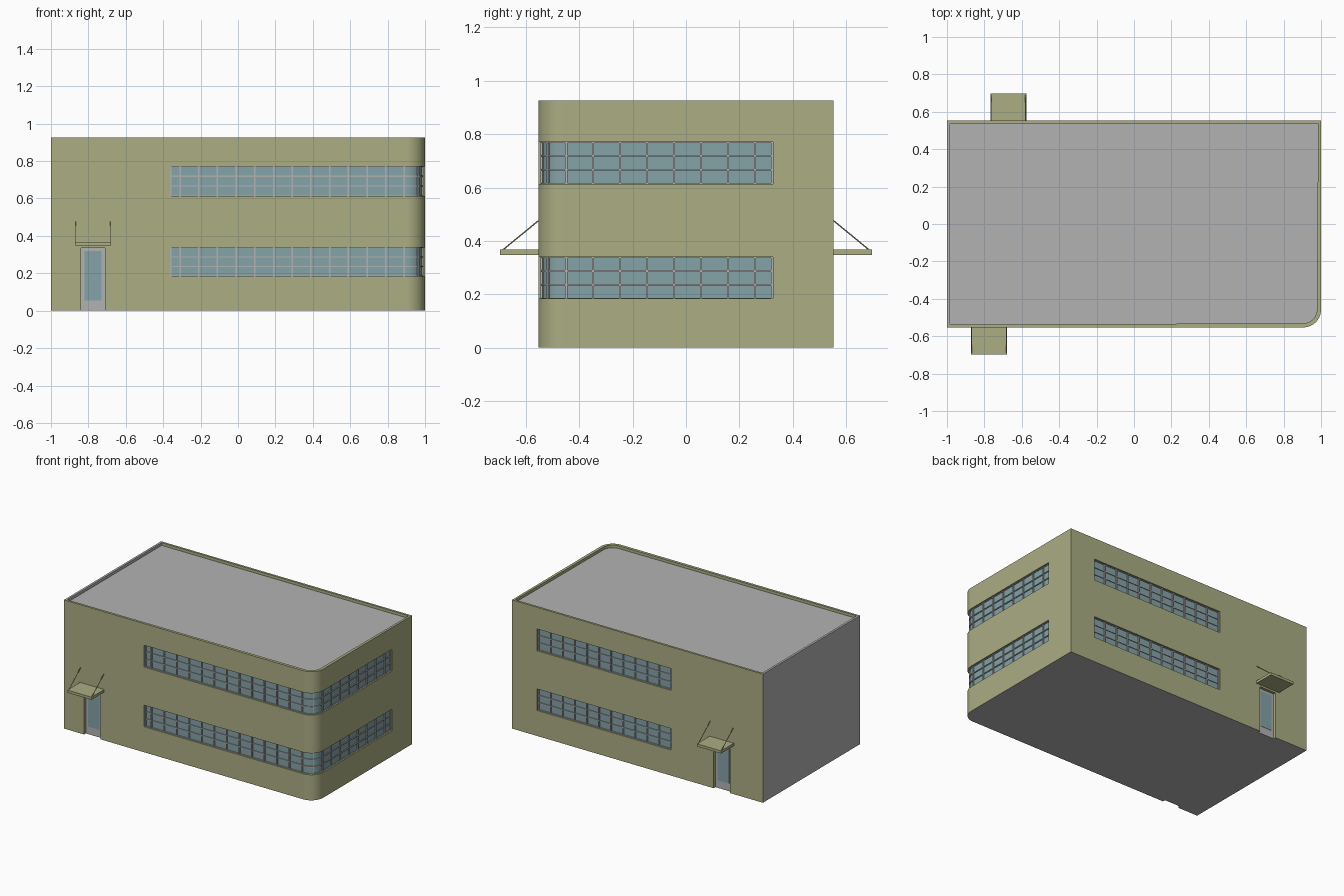
import bpy, bmesh, math
from mathutils import Vector

if "Cube" in bpy.data.objects:
    bpy.data.objects.remove(bpy.data.objects["Cube"])

# Main sizes
W, D, H = 1.0, 0.553, 0.927      # half width, half depth, height
R = 0.095                        # rounded corner radius
RECESS, DOOR_RECESS = 0.016, 0.02
STOREYS = [(0.184, 0.339), (0.614, 0.771)]
FRONT_START, SIDE_END = -0.363, 0.327
BACK_START, BACK_END = 0.80, -0.267
DOOR_TOP, DOOR_HALF = 0.335, 0.065
DOORS = [("front", -0.775, -1), ("back", -0.672, 1)]


def material(name, rgb):
    m = bpy.data.materials.new(name)
    m.use_nodes = True
    m.diffuse_color = (*rgb, 1)
    m.node_tree.nodes["Principled BSDF"].inputs["Base Color"].default_value = (*rgb, 1)
    return m


MATS = [material("olive_render", (0.407, 0.418, 0.227)),
        material("light_grey", (0.45, 0.45, 0.45)),
        material("window_glass", (0.235, 0.366, 0.386))]
OLIVE, GREY, GLASS = range(3)


def prism(bm, poly, z0, z1, mat=OLIVE, side_mat=None):
    """Upright prism; side_mat maps a side number to a material."""
    low = [bm.verts.new((x, y, z0)) for x, y in poly]
    high = [bm.verts.new((x, y, z1)) for x, y in poly]
    n = len(poly)
    faces = [bm.faces.new(low[::-1]), bm.faces.new(high)]
    faces += [bm.faces.new((low[i], low[(i + 1) % n], high[(i + 1) % n], high[i]))
              for i in range(n)]
    for i, f in enumerate(faces):
        f.material_index = side_mat(i - 2) if side_mat and i > 1 else mat


def box(bm, x0, x1, y0, y1, z0, z1, mat=OLIVE):
    prism(bm, [(x0, y0), (x1, y0), (x1, y1), (x0, y1)], z0, z1, mat)


def finish(bm, name):
    bmesh.ops.recalc_face_normals(bm, faces=bm.faces)
    mesh = bpy.data.meshes.new(name)
    bm.to_mesh(mesh)
    bm.free()
    for m in MATS:
        mesh.materials.append(m)
    ob = bpy.data.objects.new(name, mesh)
    bpy.context.collection.objects.link(ob)
    return ob


def activate(ob):
    bpy.ops.object.select_all(action='DESELECT')
    ob.select_set(True)
    bpy.context.view_layer.objects.active = ob


def corner(inset, steps=14):
    return [(W - R + (R - inset) * math.sin(a), -D + R - (R - inset) * math.cos(a))
            for a in (math.pi / 2 * i / steps for i in range(steps + 1))]


def wrap_line(inset):
    """Front window line, running round the corner onto the side."""
    return [(FRONT_START, inset - D)] + corner(inset) + [(W - inset, SIDE_END)]


def back_line(inset):
    return [(BACK_START, D - inset), (BACK_END, D - inset)]


def band(line, outer, inner):
    return line(outer) + line(inner)[::-1]


# Building shell with a sunken roof behind a parapet
bm = bmesh.new()
prism(bm, [(-W, -D)] + corner(0) + [(W, D), (-W, D)], 0, H)
bmesh.ops.recalc_face_normals(bm, faces=bm.faces)
roof = max(bm.faces, key=lambda f: f.calc_center_median().z)
bmesh.ops.inset_region(bm, faces=[roof], thickness=0.022)
bmesh.ops.inset_region(bm, faces=[roof], thickness=0, depth=0)
for v in roof.verts:
    v.co.z -= 0.02
bm.normal_update()
for f in bm.faces:
    c = f.calc_center_median()
    flat_grey = f is roof or f.normal.z < -0.9
    if flat_grey or c.x < -W + 0.03:
        f.material_index = GREY
shell = finish(bm, "building_shell")

# Recesses for windows and doors, the back of each cut coloured
bm = bmesh.new()
for z0, z1 in STOREYS:
    for line in (wrap_line, back_line):
        n = len(line(0))
        prism(bm, band(line, -0.05, RECESS), z0, z1,
              side_mat=lambda i, n=n: GLASS if n <= i < 2 * n - 1 else OLIVE)
for _, x, s in DOORS:
    ys = sorted((s * (D + 0.05), s * (D - DOOR_RECESS)))
    inner = 0 if s > 0 else 2
    prism(bm, [(x - DOOR_HALF, ys[0]), (x + DOOR_HALF, ys[0]),
               (x + DOOR_HALF, ys[1]), (x - DOOR_HALF, ys[1])], -0.05, DOOR_TOP,
          side_mat=lambda i, k=inner: GREY if i == k else OLIVE)
cutter = finish(bm, "recess_cutter")
cutter.hide_render = True

activate(shell)
cut = shell.modifiers.new("recesses", 'BOOLEAN')
cut.operation, cut.solver, cut.object = 'DIFFERENCE', 'EXACT', cutter
bpy.ops.object.modifier_apply(modifier=cut.name)
bpy.data.objects.remove(cutter)
bpy.ops.object.shade_smooth_by_angle(angle=math.radians(30))
weighted = shell.modifiers.new("weighted_normals", 'WEIGHTED_NORMAL')
weighted.keep_sharp = True


# Window frames: rails follow the wall, mullions stand upright
def mullion(bm, p, normal, z0, z1, half=0.004, depth=0.008):
    p, n = Vector(p), Vector(normal).normalized()
    t = Vector((-n.y, n.x)) * half
    a, b = p - n * 0.002, p + n * depth
    prism(bm, [a - t, a + t, b + t, b - t], z0, z1, GREY)


def window_frame(name, line, posts, z0, z1):
    bm = bmesh.new()
    step = (z1 - z0) / 3
    for i in range(4):
        z = z0 + i * step
        low, high = max(z0, z - 0.003), min(z1, z + 0.003)
        prism(bm, band(line, RECESS - 0.006, RECESS + 0.002), low, high, GREY)
    for p, n in posts:
        mullion(bm, p, n, z0, z1)
    ob = finish(bm, name)
    activate(ob)
    bpy.ops.object.shade_smooth_by_angle(angle=math.radians(30))


front, side = (0, -1), (1, 0)
arc = corner(RECESS)
wrap_posts = [((0.89 - 0.1 * i, RECESS - D), front) for i in range(13)]
wrap_posts += [((W - RECESS, 0.258 - 0.101 * i), side) for i in range(8)]
wrap_posts += [((FRONT_START + 0.004, RECESS - D), front),
               ((W - RECESS, SIDE_END - 0.004), side),
               (arc[len(arc) // 2], (1, -1))]
back_span = BACK_START - BACK_END - 0.008
back_posts = [((BACK_END + 0.004 + back_span * i / 11, D - RECESS), (0, 1))
              for i in range(12)]
for level, (z0, z1) in zip(("lower", "upper"), STOREYS):
    window_frame(level + "_corner_window_frame", wrap_line, wrap_posts, z0, z1)
    window_frame(level + "_back_window_frame", back_line, back_posts, z0, z1)

# Doors with glass panels, and canopies hung on rods
for name, x, s in DOORS:
    y = s * (D - DOOR_RECESS)
    bm = bmesh.new()
    box(bm, x - 0.046, x + 0.046, *sorted((y - s * 0.002, y + s * 0.002)),
        0.055, 0.318, GLASS)
    finish(bm, name + "_door_glass")

    bm = bmesh.new()
    box(bm, x - 0.096, x + 0.096, *sorted((s * D, s * 0.698)), 0.348, 0.367)
    finish(bm, name + "_canopy")

    bm = bmesh.new()
    for dx in (-0.092, 0.092):
        a, b = Vector((x + dx, s * 0.692, 0.362)), Vector((x + dx, s * D, 0.476))
        made = bmesh.ops.create_cone(bm, cap_ends=True, segments=6, radius1=0.0025,
                                     radius2=0.0025, depth=(b - a).length)
        turn = (b - a).to_track_quat('Z', 'Y')
        for v in made["verts"]:
            v.co = turn @ v.co + (a + b) / 2
    finish(bm, name + "_canopy_rods")
